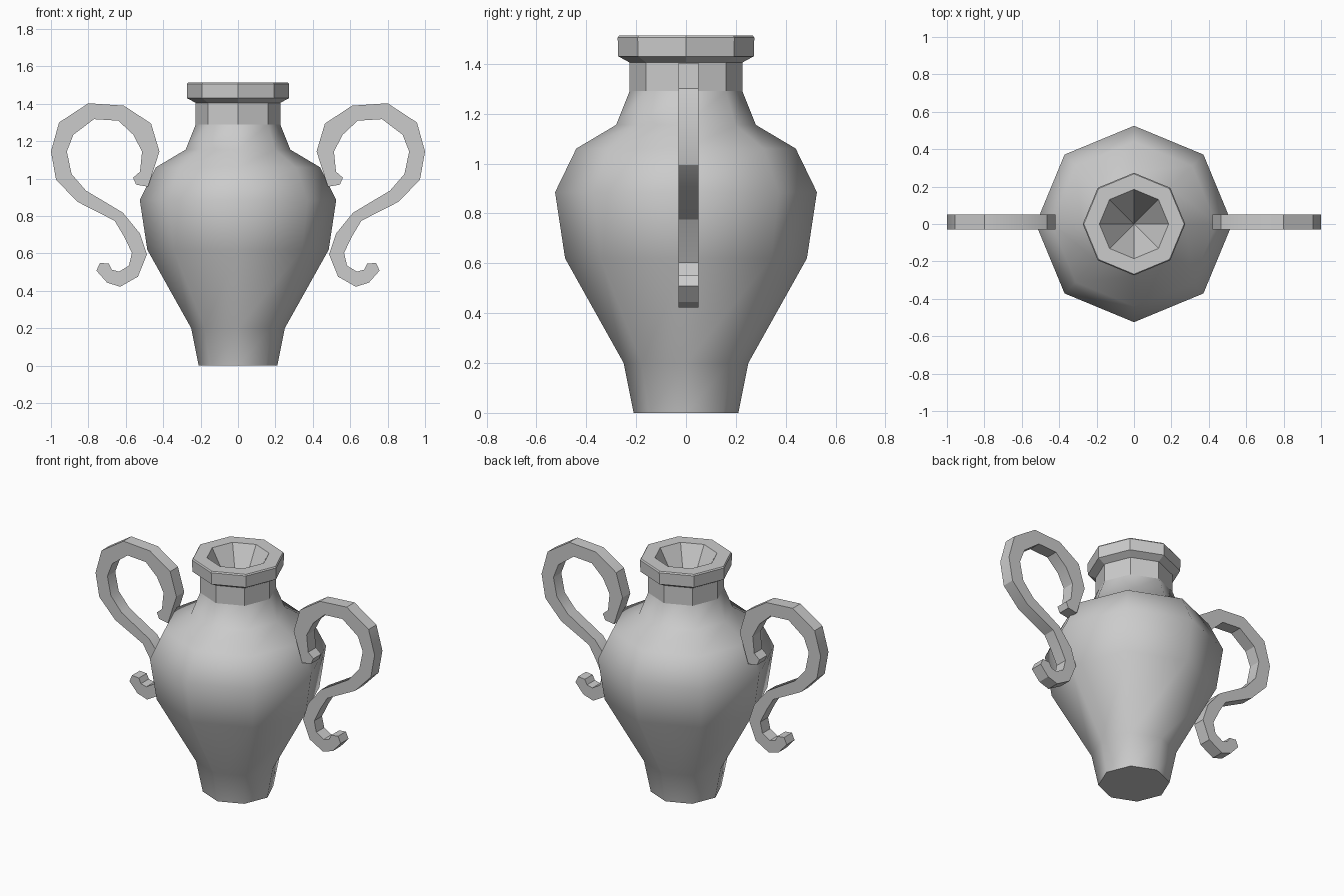
import bpy, bmesh, math

if "Cube" in bpy.data.objects:
    bpy.data.objects.remove(bpy.data.objects["Cube"])

SIDES = 8


def add_object(name, bm, smooth_angle=None):
    mesh = bpy.data.meshes.new(name)
    bm.to_mesh(mesh)
    bm.free()
    obj = bpy.data.objects.new(name, mesh)
    bpy.context.collection.objects.link(obj)
    if smooth_angle:
        bpy.ops.object.select_all(action='DESELECT')
        obj.select_set(True)
        bpy.context.view_layer.objects.active = obj
        bpy.ops.object.shade_smooth_by_angle(angle=math.radians(smooth_angle))
    return obj


def lathe(name, profile, cap_bottom=False, apex=None, smooth_angle=None):
    """Turn (radius, z) points into an eight-sided shape, outside facing out."""
    bm = bmesh.new()
    turns = [2 * math.pi * i / SIDES for i in range(SIDES)]
    rings = [[bm.verts.new((r * math.cos(a), r * math.sin(a), z)) for a in turns]
             for r, z in profile]
    for low, high in zip(rings, rings[1:]):
        for i in range(SIDES):
            j = (i + 1) % SIDES
            bm.faces.new((low[i], low[j], high[j], high[i]))
    if cap_bottom:
        bm.faces.new(rings[0][::-1])
    if apex is not None:
        tip = bm.verts.new((0, 0, apex))
        for i in range(SIDES):
            bm.faces.new((rings[-1][i], rings[-1][(i + 1) % SIDES], tip))
    return add_object(name, bm, smooth_angle)


# Smooth-shaded body
lathe("vase_body",
      [(0.21, 0), (0.25, 0.2), (0.485, 0.62), (0.525, 0.885),
       (0.44, 1.06), (0.28, 1.155), (0.226, 1.29)],
      cap_bottom=True, smooth_angle=50)

# Faceted neck, rim and funnel-shaped mouth
lathe("neck_and_rim",
      [(0.226, 1.29), (0.226, 1.405), (0.272, 1.43), (0.274, 1.505),
       (0.268, 1.513), (0.185, 1.513)], apex=1.18)

# Scroll handle outline in x, z: one edge of the strap, then the other
edge_a = [(0.545, 0.968), (0.481, 0.957), (0.42, 1.145), (0.465, 1.295),
          (0.61, 1.39), (0.80, 1.403), (0.957, 1.30), (1.0, 1.145),
          (0.973, 0.995), (0.86, 0.877), (0.66, 0.775), (0.612, 0.695),
          (0.567, 0.604), (0.583, 0.535), (0.636, 0.503), (0.674, 0.513),
          (0.69, 0.545), (0.738, 0.55)]
edge_b = [(0.561, 1.005), (0.524, 1.037), (0.513, 1.145), (0.56, 1.235),
          (0.64, 1.31), (0.77, 1.318), (0.88, 1.235), (0.915, 1.145),
          (0.89, 1.025), (0.813, 0.936), (0.615, 0.818), (0.524, 0.706),
          (0.487, 0.594), (0.535, 0.476), (0.63, 0.422), (0.70, 0.444),
          (0.757, 0.508)]
bm = bmesh.new()
outline = [bm.verts.new((x, -0.03, z)) for x, z in edge_a + edge_b[::-1]]
face = bm.faces.new(outline)
extruded = bmesh.ops.extrude_face_region(bm, geom=[face])
moved = [v for v in extruded["geom"] if isinstance(v, bmesh.types.BMVert)]
bmesh.ops.translate(bm, verts=moved, vec=(0, 0.08, 0))
bmesh.ops.recalc_face_normals(bm, faces=bm.faces)
handles = add_object("scroll_handles", bm, smooth_angle=30)

# Matching handle on the other side
mirror = handles.modifiers.new("mirror", 'MIRROR')
mirror.use_axis = (True, False, False)
mirror.use_mirror_merge = False
